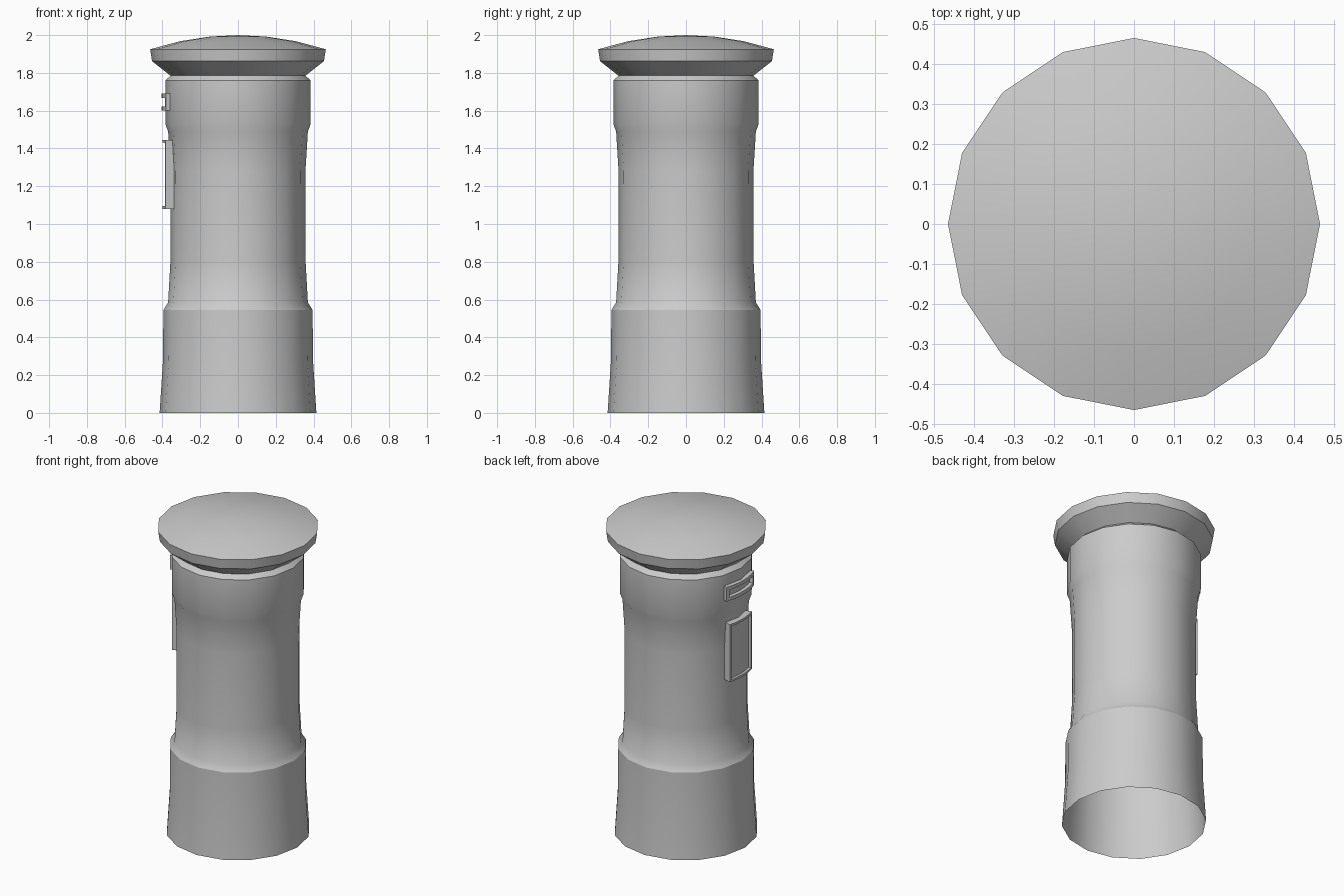
import bpy, bmesh, math

if "Cube" in bpy.data.objects:
    bpy.data.objects.remove(bpy.data.objects["Cube"])

SIDES = 16


def finish(name, bm):
    bmesh.ops.recalc_face_normals(bm, faces=bm.faces)
    mesh = bpy.data.meshes.new(name)
    bm.to_mesh(mesh)
    bm.free()
    ob = bpy.data.objects.new(name, mesh)
    bpy.context.collection.objects.link(ob)
    bpy.ops.object.select_all(action='DESELECT')
    ob.select_set(True)
    bpy.context.view_layer.objects.active = ob
    bpy.ops.object.shade_smooth_by_angle(angle=math.radians(30))
    return ob


def lathe(name, profile):
    """Turn a (radius, z) profile around the z axis; radius 0 makes a pole."""
    bm = bmesh.new()
    rings = []
    for r, z in profile:
        n = SIDES if r > 0 else 1
        rings.append([bm.verts.new((r * math.cos(math.tau * i / SIDES),
                                    r * math.sin(math.tau * i / SIDES), z)) for i in range(n)])
    for lo, hi in zip(rings, rings[1:]):
        for i in range(SIDES):
            j = (i + 1) % SIDES
            if len(hi) == 1:
                bm.faces.new((lo[i], lo[j], hi[0]))
            else:
                bm.faces.new((lo[i], lo[j], hi[j], hi[i]))
    return finish(name, bm)


def curved_frame(name, r_in, r_out, half_angle, z0, z1, border, depth, segs=6):
    """Curved slab on the -x side with a recessed field inside a border."""
    bm = bmesh.new()
    cols = []
    for i in range(segs + 1):
        a = math.pi + math.radians(half_angle) * (2 * i / segs - 1)
        cols.append([bm.verts.new((r * math.cos(a), r * math.sin(a), z))
                     for r, z in ((r_in, z0), (r_out, z0), (r_out, z1), (r_in, z1))])
    outer = []
    for a, b in zip(cols, cols[1:]):
        for k in range(4):
            m = (k + 1) % 4
            f = bm.faces.new((a[k], b[k], b[m], a[m]))
            if k == 1:
                outer.append(f)
    bm.faces.new(cols[0])
    bm.faces.new(cols[-1][::-1])
    bmesh.ops.recalc_face_normals(bm, faces=bm.faces)
    bmesh.ops.inset_region(bm, faces=outer, thickness=border, use_even_offset=True)
    bmesh.ops.inset_region(bm, faces=outer, thickness=0.001, depth=-depth, use_even_offset=True)
    return finish(name, bm)


# Hollow pillar: flared plinth, waisted shaft and collar
lathe("pillar_body", [(0.415, 0), (0.397, 0.28), (0.395, 0.545), (0.370, 0.585),
                      (0.358, 0.80), (0.357, 1.28), (0.370, 1.49), (0.385, 1.53),
                      (0.385, 1.76), (0.357, 1.785)])

# Overhanging cap with a shallow dome
lathe("domed_cap", [(0.357, 1.785), (0.455, 1.862), (0.465, 1.925),
                    (0.31, 1.967), (0.15, 1.992), (0, 2.0)])

# Letter slot surround and notice panel on the -x side
curved_frame("slot_frame", 0.375, 0.405, 20, 1.60, 1.69, 0.022, 0.022)
curved_frame("notice_panel", 0.352, 0.40, 16, 1.08, 1.445, 0.014, 0.014)
